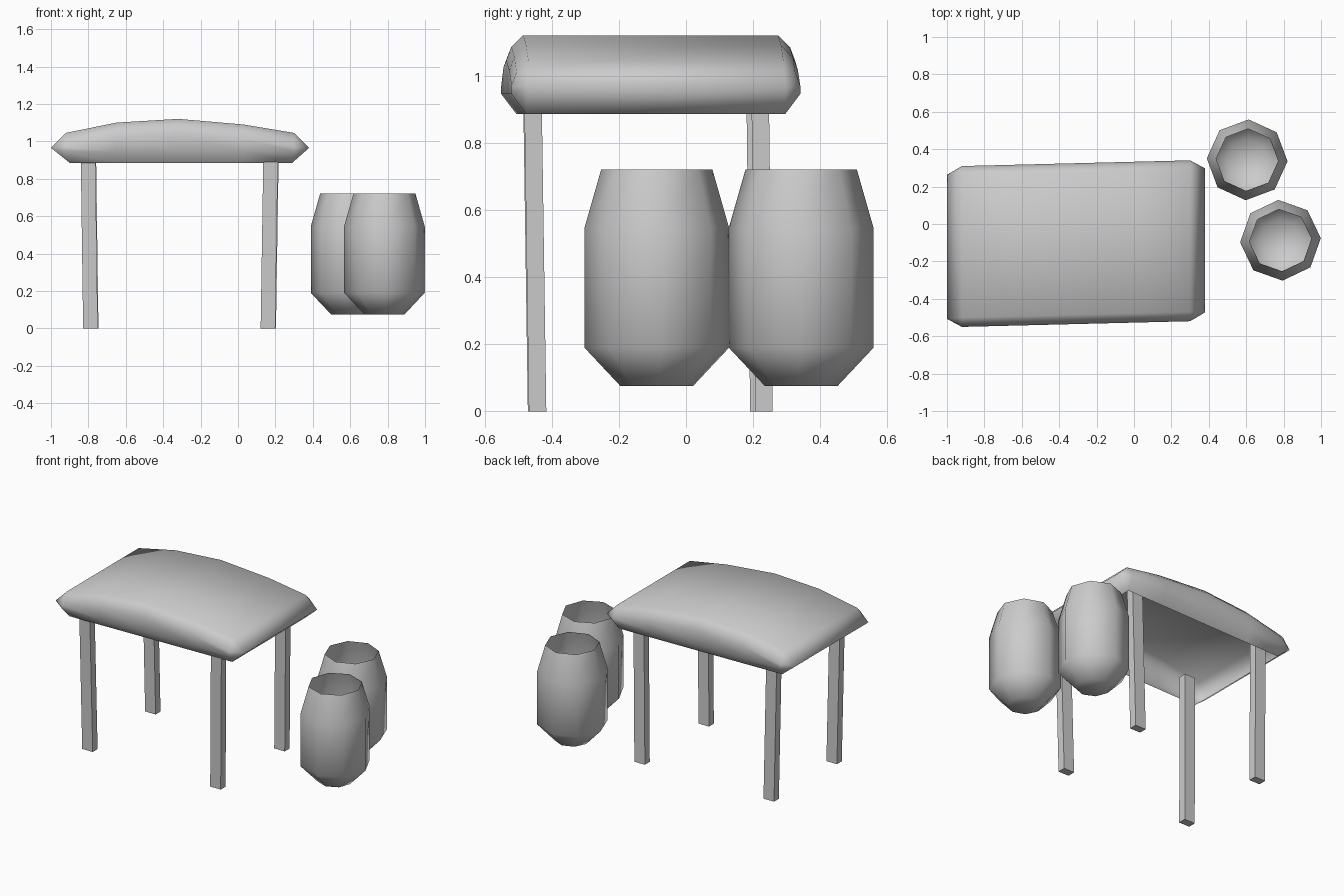
import bpy, bmesh, math
from mathutils import Vector

if "Cube" in bpy.data.objects:
    bpy.data.objects.remove(bpy.data.objects["Cube"])


def finish(name, bm, smooth_angle=None):
    bmesh.ops.remove_doubles(bm, verts=bm.verts, dist=0.002)
    bmesh.ops.recalc_face_normals(bm, faces=bm.faces)
    mesh = bpy.data.meshes.new(name)
    bm.to_mesh(mesh)
    bm.free()
    obj = bpy.data.objects.new(name, mesh)
    bpy.context.collection.objects.link(obj)
    if smooth_angle:
        bpy.context.view_layer.objects.active = obj
        obj.select_set(True)
        bpy.ops.object.shade_smooth_by_angle(angle=math.radians(smooth_angle))
        obj.select_set(False)
    return obj


def bridge(bm, a, b, closed=False):
    n = len(a)
    for i in range(n if closed else n - 1):
        j = (i + 1) % n
        face = []
        for v in (a[i], a[j], b[j], b[i]):
            if all((v.co - w.co).length > 0.002 for w in face):
                face.append(v)
        if len(face) > 2:
            bm.faces.new(face)


# Canopy: arched shell, open underneath, built from strips running front to back
def canopy():
    bm = bmesh.new()
    cy, inset = -0.105, 0.385

    def strip(half):
        pts = half + [(x, -y, z) for x, y, z in reversed(half)]
        return [bm.verts.new((x, cy + y + 0.025 * (x + 0.31), z)) for x, y, z in pts]

    def side(tip, rim):
        r, t = (rim, inset, 0.885), (tip, inset, 0.965)
        return strip([r] * 5), strip([r] + [t] * 4)

    arch = [(-0.92, 1.045), (-0.65, 1.10), (-0.32, 1.12), (0.03, 1.09), (0.30, 1.045)]
    left_rim, left_tip = side(-1.0, -0.90)
    right_rim, right_tip = side(0.38, 0.29)
    columns = [left_rim, left_tip]
    for x, z in arch:
        columns.append(strip([(min(max(x, -0.90), 0.29), inset, 0.885),
                              (x, 0.43, 0.945), (x, 0.43, z - 0.075),
                              (x, 0.415, z - 0.035), (x, inset - 0.005, z)]))
    columns += [right_tip, right_rim]
    for a, b in zip(columns, columns[1:]):
        bridge(bm, a, b)
    finish("canopy", bm, 60)


# Legs: slim, slightly leaning square posts that run up inside the canopy
def leg(name, bottom, top):
    bm = bmesh.new()
    rings = []
    for (x, y), z in ((bottom, 0.0), (top, 1.02)):
        rings.append([bm.verts.new((x + sx * 0.039, y + sy * 0.026, z))
                      for sx, sy in ((-1, -1), (1, -1), (1, 1), (-1, 1))])
    bridge(bm, *rings, closed=True)
    for ring in rings:
        bm.faces.new(ring)
    finish(name, bm)


# Barrels: eight-sided pots with an open top
def barrel(name, x, y, turn):
    bm = bmesh.new()
    rings = []
    for r, z in ((0.108, 0.075), (0.216, 0.19), (0.216, 0.545), (0.166, 0.72)):
        rings.append([bm.verts.new((x + r * math.cos(a), y + r * math.sin(a), z))
                      for a in (turn + k * math.tau / 8 for k in range(8))])
    for a, b in zip(rings, rings[1:]):
        bridge(bm, a, b, closed=True)
    bm.faces.new(rings[0])
    finish(name, bm, 60)


canopy()
leg("front_left_leg", (-0.789, -0.445), (-0.803, -0.46))
leg("back_left_leg", (-0.785, 0.217), (-0.799, 0.205))
leg("front_right_leg", (0.160, -0.442), (0.176, -0.457))
leg("back_right_leg", (0.164, 0.232), (0.180, 0.22))
barrel("back_barrel", 0.605, 0.343, math.radians(-2))
barrel("front_barrel", 0.783, -0.087, math.radians(3))
